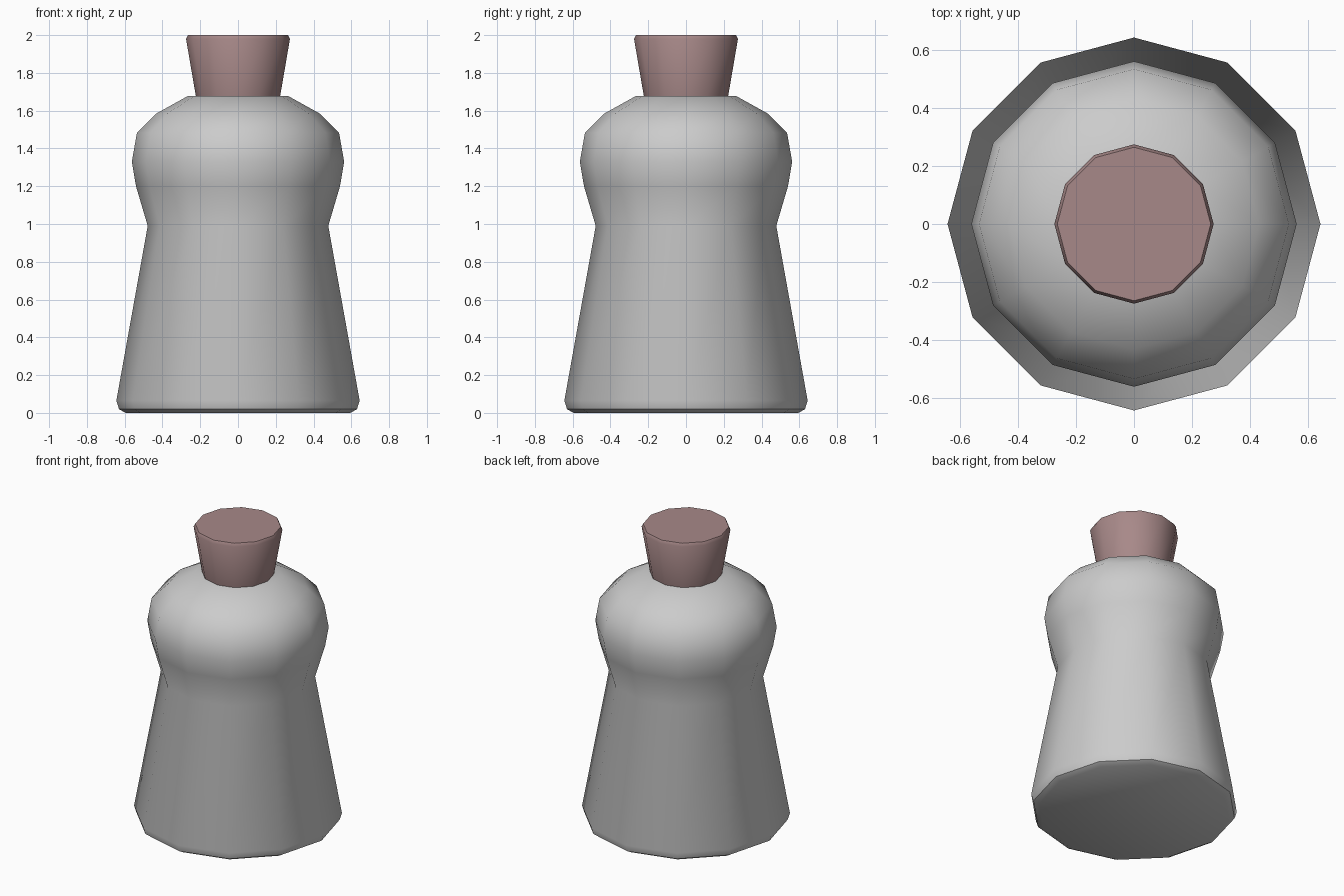
import bpy, bmesh
from math import cos, sin, tau, radians

if "Cube" in bpy.data.objects:
    bpy.data.objects.remove(bpy.data.objects["Cube"])

SIDES = 12


def lathe(name, profile, angle, color=None):
    """Spin an (r, z) profile into a closed, capped low-poly solid."""
    bm = bmesh.new()
    rings = [[bm.verts.new((r * cos(tau * i / SIDES), r * sin(tau * i / SIDES), z))
              for i in range(SIDES)] for r, z in profile]
    for lo, hi in zip(rings, rings[1:]):
        for i in range(SIDES):
            j = (i + 1) % SIDES
            bm.faces.new((lo[i], lo[j], hi[j], hi[i]))
    bm.faces.new(rings[0][::-1])
    bm.faces.new(rings[-1])
    mesh = bpy.data.meshes.new(name)
    bm.to_mesh(mesh)
    bm.free()
    obj = bpy.data.objects.new(name, mesh)
    bpy.context.collection.objects.link(obj)
    if color:
        mat = bpy.data.materials.new(name + "_material")
        mat.diffuse_color = color
        mat.use_nodes = True
        mat.node_tree.nodes["Principled BSDF"].inputs["Base Color"].default_value = mat.diffuse_color
        mesh.materials.append(mat)
    bpy.ops.object.select_all(action='DESELECT')
    obj.select_set(True)
    bpy.context.view_layer.objects.active = obj
    bpy.ops.object.shade_smooth_by_angle(angle=radians(angle))
    return obj


# Bottle body: chamfered base, narrow waist, rounded shoulder
lathe("bottle_body", [
    (0.595, 0.0), (0.63, 0.02), (0.644, 0.065), (0.478, 0.99), (0.54, 1.20),
    (0.562, 1.33), (0.535, 1.483), (0.432, 1.585), (0.265, 1.678)], 40)

# Tapered stopper with a small chamfer on its top edge
lathe("stopper", [
    (0.222, 1.67), (0.275, 1.98), (0.265, 2.0)], 40, (0.39, 0.25, 0.25, 1))
